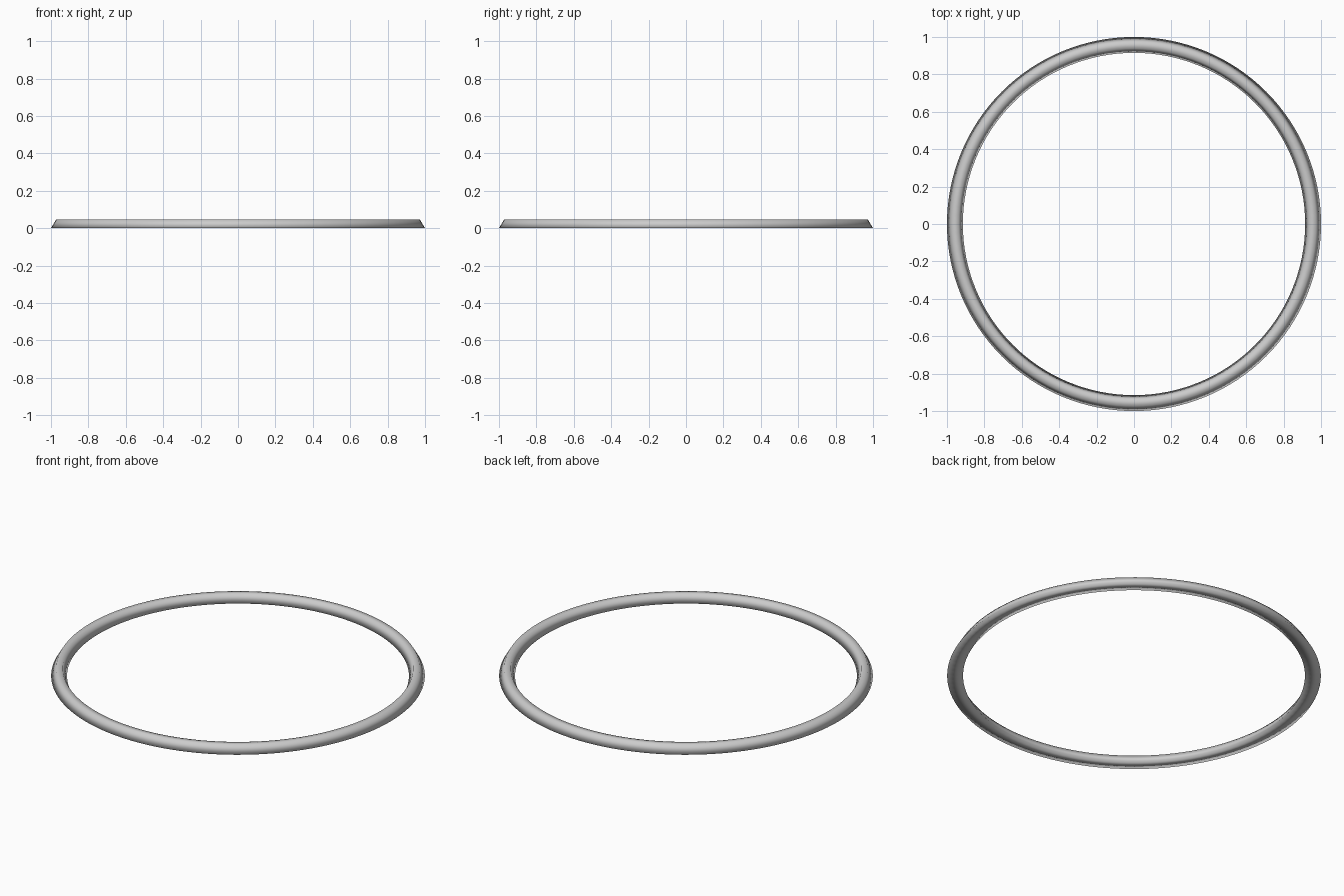
import bpy, bmesh, math

if "Cube" in bpy.data.objects:
    bpy.data.objects.remove(bpy.data.objects["Cube"])

# Ring cross-section (radius, height): flat base, sloped sides, narrow flat top
profile = [(0.915, 0.0), (1.0, 0.0), (0.972, 0.047), (0.938, 0.047)]
SEGMENTS = 128

bm = bmesh.new()
loops = []
for i in range(SEGMENTS):
    a = 2 * math.pi * i / SEGMENTS
    loops.append([bm.verts.new((r * math.cos(a), r * math.sin(a), z)) for r, z in profile])

# Bridge neighbouring sections all the way around
n = len(profile)
for i in range(SEGMENTS):
    a, b = loops[i], loops[(i + 1) % SEGMENTS]
    for j in range(n):
        k = (j + 1) % n
        bm.faces.new((a[j], b[j], b[k], a[k]))
bmesh.ops.recalc_face_normals(bm, faces=bm.faces)
for f in bm.faces:
    f.smooth = True

mesh = bpy.data.meshes.new("ring")
bm.to_mesh(mesh)
bm.free()
ring = bpy.data.objects.new("ring", mesh)
bpy.context.collection.objects.link(ring)
